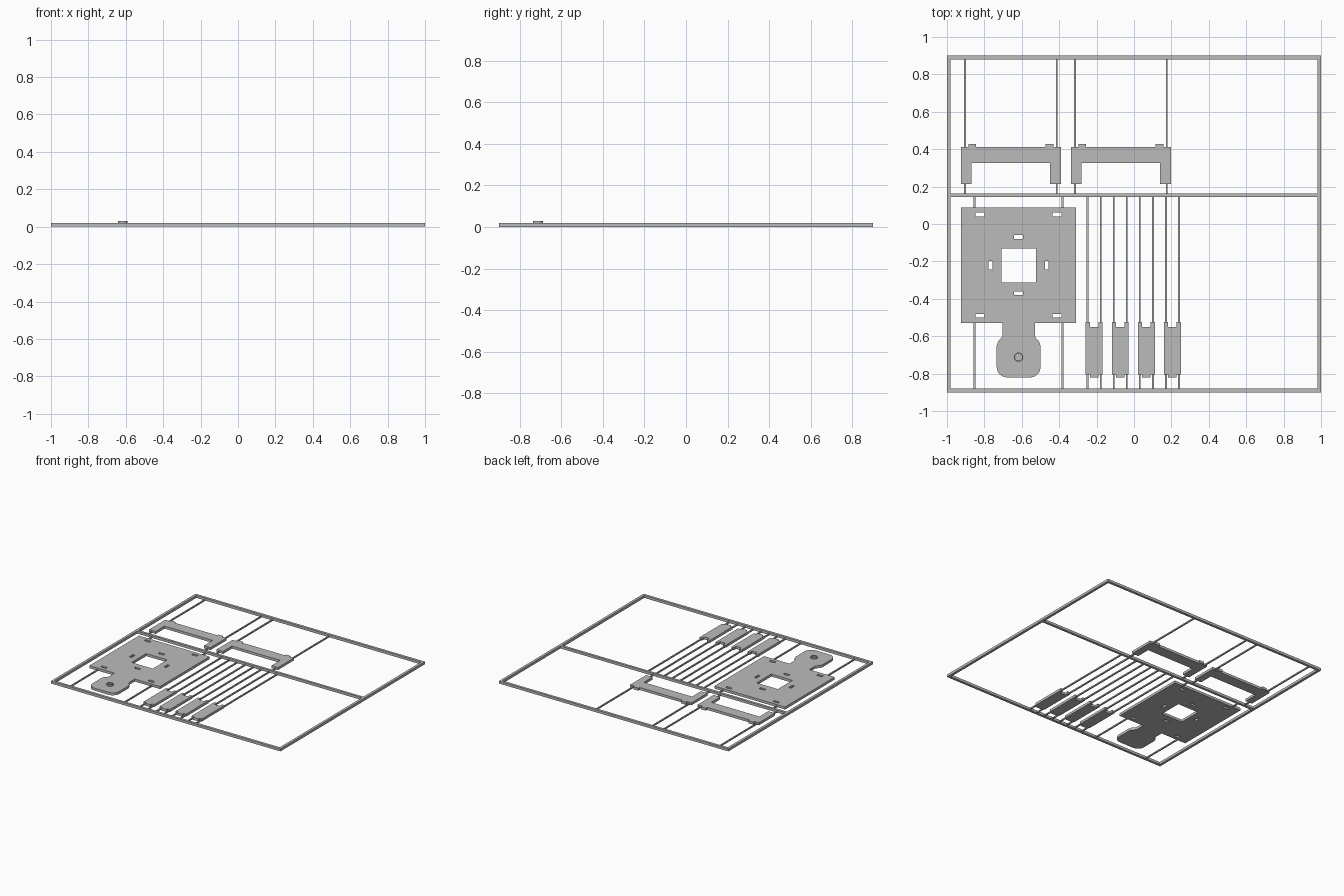
import bpy, bmesh
from math import sin, cos, pi, radians

if "Cube" in bpy.data.objects:
    bpy.data.objects.remove(bpy.data.objects["Cube"], do_unlink=True)

T = 0.02      # sheet thickness
ROD = 0.01    # sprue thickness

grey = bpy.data.materials.new("plain grey")
grey.use_nodes = True
COLOR = (0.5, 0.5, 0.5, 1)
grey.diffuse_color = COLOR
grey.node_tree.nodes["Principled BSDF"].inputs["Base Color"].default_value = COLOR


def rect(x0, x1, y0, y1):
    return [(x0, y0), (x1, y0), (x1, y1), (x0, y1)]


def arc(cx, cy, r, a0, a1, n):
    angles = [radians(a0 + (a1 - a0) * i / n) for i in range(n + 1)]
    return [(cx + r * cos(a), cy + r * sin(a)) for a in angles]


def circle(cx, cy, r, n=32):
    return arc(cx, cy, r, 0, 360, n)[:-1]


def sheet(name, loops, z=0, height=T):
    """Flat part: the first loop is the outline, the others are holes."""
    bm = bmesh.new()
    edges = []
    for loop in loops:
        vs = [bm.verts.new((x, y, z)) for x, y in loop]
        edges += [bm.edges.new((v, vs[i - 1])) for i, v in enumerate(vs)]
    bmesh.ops.triangle_fill(bm, edges=edges, use_beauty=True, normal=(0, 0, 1))
    top = bmesh.ops.extrude_face_region(bm, geom=bm.faces[:])["geom"]
    for v in top:
        if isinstance(v, bmesh.types.BMVert):
            v.co.z += height
    bmesh.ops.recalc_face_normals(bm, faces=bm.faces[:])
    mesh = bpy.data.meshes.new(name)
    bm.to_mesh(mesh)
    bm.free()
    mesh.materials.append(grey)
    obj = bpy.data.objects.new(name, mesh)
    bpy.context.collection.objects.link(obj)
    return obj


def sprue(name, x, y0, y1):
    sheet(name, [rect(x - ROD / 2, x + ROD / 2, y0, y1)], 0, ROD)


# Outer frame with its cross bar
sheet("frame", [rect(-1, 1, -0.9, 0.9),
                rect(-0.98, 0.98, -0.88, 0.144),
                rect(-0.98, 0.98, 0.163, 0.88)])

# Two U-shaped brackets with tabs, each hung on two sprues
for i, cx in enumerate((-0.658, -0.07)):
    half = [(0.21, 0.325), (0.21, 0.215), (0.267, 0.215), (0.267, 0.413),
            (0.228, 0.413), (0.228, 0.428), (0.186, 0.428), (0.186, 0.413)]
    outline = [(cx + x, y) for x, y in half]
    outline += [(cx - x, y) for x, y in reversed(half)]
    sheet(f"bracket_{i + 1}", [outline])
    for side in (-1, 1):
        x = cx + side * 0.245
        sprue("bracket_upper_sprue", x, 0.41, 0.885)
        sprue("bracket_lower_sprue", x, 0.16, 0.22)

# Square base plate with a rounded tongue, a window and slots
cx, cy = -0.617, -0.22
side = [(0.087, -0.53), (0.087, -0.595), (0.092, -0.61), (0.108, -0.625),
        (0.117, -0.65)]
corner = arc(0.062, -0.765, 0.055, 0, -90, 8)
half = [(0.308, 0.088), (0.308, -0.53)] + side + corner
outline = [(cx + x, y) for x, y in half]
outline += [(cx - x, y) for x, y in reversed(half)]
holes = [rect(cx - 0.092, cx + 0.092, -0.312, -0.13)]


def slot(x, y, w, h):
    holes.append(rect(x - w / 2, x + w / 2, y - h / 2, y + h / 2))


for s in (-1, 1):
    slot(cx, cy + s * 0.15, 0.047, 0.02)
    slot(cx + s * 0.15, cy, 0.02, 0.047)
    for t in (-1, 1):
        slot(cx + s * 0.206, cy + t * 0.271, 0.047, 0.02)
sheet("base_plate", [outline] + holes)
for x in (-0.852, -0.382):
    sprue("plate_upper_sprue", x, 0.08, 0.15)
    sprue("plate_lower_sprue", x, -0.885, -0.525)

# Small raised ring on the tongue
sheet("tongue_ring", [circle(cx, -0.712, 0.025), circle(cx, -0.712, 0.019)], T, 0.01)

# Four notched strips, each hung on four sprues
for i in range(4):
    sx = -0.213 + i * 0.1395
    outline = [(sx + x, y) for x, y in (
        (-0.045, -0.525), (-0.045, -0.805), (-0.023, -0.805), (-0.023, -0.82),
        (0.023, -0.82), (0.023, -0.805), (0.045, -0.805), (0.045, -0.525),
        (0.023, -0.525), (0.023, -0.552), (-0.023, -0.552), (-0.023, -0.525))]
    sheet(f"strip_{i + 1}", [outline])
    for s in (-1, 1):
        sprue("strip_upper_sprue", sx + s * 0.035, -0.53, 0.15)
        sprue("strip_lower_sprue", sx + s * 0.035, -0.885, -0.8)
